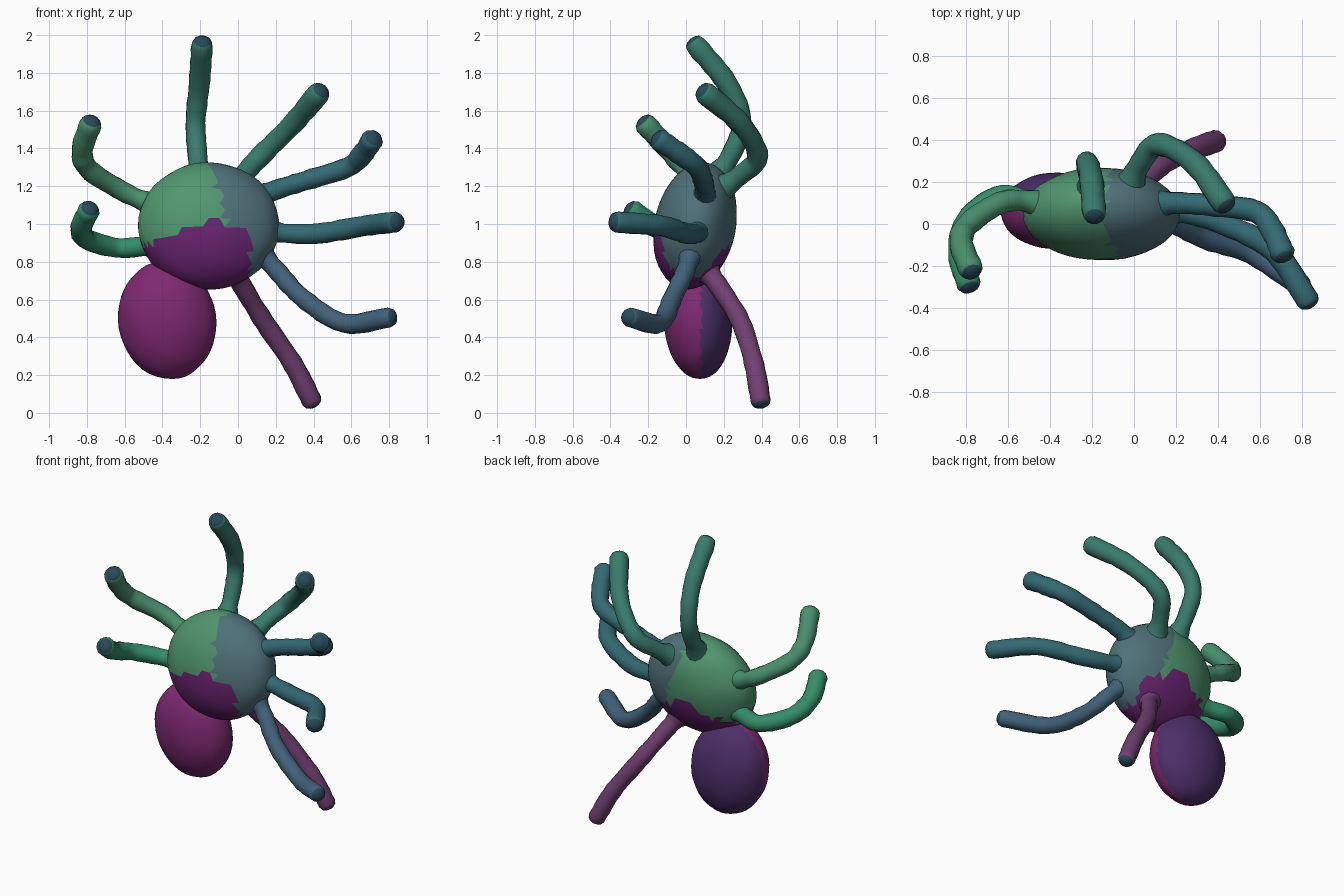
import bpy, bmesh, math, random
from mathutils import Vector, Matrix

if "Cube" in bpy.data.objects:
    bpy.data.objects.remove(bpy.data.objects["Cube"])

random.seed(4)
MATS = {}


def mat(name, r, g, b):
    m = bpy.data.materials.new(name)
    m.diffuse_color = [(c / 255) ** 2.2 for c in (r, g, b)] + [1]
    m.use_nodes = True
    m.node_tree.nodes["Principled BSDF"].inputs["Base Color"].default_value = m.diffuse_color
    MATS[name] = m


mat("green", 82, 148, 110)
mat("slate", 80, 112, 120)
mat("purple", 105, 40, 112)
mat("magenta", 125, 45, 112)
mat("violet", 78, 50, 105)
mat("leg_green", 55, 140, 105)
mat("leg_sage", 75, 142, 108)
mat("leg_teal", 60, 122, 108)
mat("leg_blue", 55, 105, 115)
mat("leg_slate", 68, 98, 122)
mat("leg_mauve", 112, 65, 112)
mat("tip_dark", 45, 75, 90)


def finish(name, bm, mats):
    bmesh.ops.recalc_face_normals(bm, faces=bm.faces[:])
    me = bpy.data.meshes.new(name)
    bm.to_mesh(me)
    bm.free()
    me.shade_smooth()
    for m in mats:
        me.materials.append(MATS[m])
    ob = bpy.data.objects.new(name, me)
    bpy.context.collection.objects.link(ob)
    return ob


def blob(name, loc, radii, tilt_x, tilt_y, mats, pick):
    """Slightly lumpy ellipsoid whose faces are coloured by position."""
    bm = bmesh.new()
    bmesh.ops.create_icosphere(bm, subdivisions=4, radius=1)
    rot = Matrix.Rotation(math.radians(tilt_x), 4, 'X') @ Matrix.Rotation(math.radians(tilt_y), 4, 'Y')
    for v in bm.verts:
        c = v.co
        c *= 1 + 0.008 * math.sin(7 * c.x + 3 * c.z) * math.sin(6 * c.y - 5 * c.z)
    bm.transform(Matrix.Translation(loc) @ rot @ Matrix.Diagonal((*radii, 1)))
    for f in bm.faces:
        f.material_index = pick(f.calc_center_median())
    return finish(name, bm, mats)


def body_colour(c):
    jag = random.uniform(-0.015, 0.015)
    top = 1.03 if c.y < 0.05 else 0.94
    if c.z < top - 0.4 * abs(c.x + 0.15) + jag and c.x < 0.07 + jag:
        return 1
    return 0 if c.x < -0.08 - 0.3 * (c.z - 1.1) + jag else 2


def spline(pts, per=6):
    """Catmull-Rom samples through the points."""
    p = [Vector(q) for q in pts]
    p = [2 * p[0] - p[1]] + p + [2 * p[-1] - p[-2]]
    out = []
    for i in range(1, len(p) - 2):
        a, b, c, d = p[i - 1:i + 3]
        for k in range(per):
            t = k / per
            out.append(0.5 * (2 * b + (c - a) * t + (2 * a - 5 * b + 4 * c - d) * t * t
                              + (3 * b - a - 3 * c + d) * t ** 3))
    return out + [p[-2]]


def leg(name, pts, colour, r0=0.05, r1=0.058, sides=12):
    """Lumpy tube with a flared root and a rounded tip."""
    path = spline(pts)
    n = len(path)
    tans = [(path[min(i + 1, n - 1)] - path[max(i - 1, 0)]).normalized() for i in range(n)]
    rings = []
    for i, (p, t) in enumerate(zip(path, tans)):
        u = i / (n - 1)
        r = r0 + (r1 - r0) * u + 0.05 * max(0, 1 - u / 0.22) ** 2
        rings.append((p, t, r * random.uniform(0.95, 1.05)))
    for k in (35, 62, 80):
        a = math.radians(k)
        rings.append((path[-1] + tans[-1] * 0.04 * math.sin(a), tans[-1], r1 * math.cos(a)))
    bm = bmesh.new()
    normal = tans[0].orthogonal()
    prev = None
    for j, (p, t, r) in enumerate(rings):
        normal = (normal - t * normal.dot(t)).normalized()
        side = t.cross(normal)
        ring = []
        for s in range(sides):
            a = 2 * math.pi * s / sides
            ring.append(bm.verts.new(p + (normal * math.cos(a) + side * math.sin(a)) * r))
        if prev:
            for s in range(sides):
                q = (s + 1) % sides
                f = bm.faces.new((prev[s], prev[q], ring[q], ring[s]))
                f.material_index = int(j >= n + 1)
        else:
            bm.faces.new(ring[::-1])
        prev = ring
    bm.faces.new(prev).material_index = 1
    return finish(name, bm, [colour, "tip_dark"])


# Round body and hanging abdomen
blob("body", (-0.155, 0.048, 0.99), (0.375, 0.216, 0.34), -11, 0,
     ["green", "purple", "slate"], body_colour)
blob("abdomen", (-0.375, 0.063, 0.49), (0.26, 0.182, 0.313), 3, -9,
     ["magenta", "violet"], lambda c: int(c.y > 0.08))

# Legs, root to tip
leg("top_leg", [(-0.2, 0.14, 1.22), (-0.215, 0.24, 1.37), (-0.225, 0.295, 1.54),
                (-0.205, 0.22, 1.74), (-0.19, 0.05, 1.95)], "leg_teal")
leg("upper_right_leg", [(-0.03, 0.16, 1.17), (0.03, 0.29, 1.26), (0.12, 0.38, 1.36),
                        (0.29, 0.29, 1.53), (0.43, 0.1, 1.695)], "leg_teal")
leg("right_leg", [(0.06, 0.09, 1.12), (0.2, 0.1, 1.18), (0.36, 0.09, 1.23),
                  (0.58, 0.06, 1.3), (0.66, -0.03, 1.37), (0.71, -0.14, 1.445)], "leg_blue")
leg("middle_right_leg", [(0.12, 0.06, 0.97), (0.26, 0.05, 0.95), (0.43, 0.0, 0.95),
                         (0.67, -0.13, 0.99), (0.83, -0.365, 1.01)], "leg_blue")
leg("lower_right_leg", [(0.1, 0.03, 0.87), (0.2, 0.0, 0.76), (0.34, -0.07, 0.61),
                        (0.56, -0.14, 0.475), (0.8, -0.295, 0.505)], "leg_slate", 0.05, 0.053)
leg("bottom_leg", [(-0.04, 0.09, 0.78), (0.03, 0.18, 0.66), (0.14, 0.29, 0.48),
                   (0.29, 0.36, 0.26), (0.39, 0.395, 0.065)], "leg_mauve", 0.05, 0.055)
leg("upper_left_leg", [(-0.4, 0.08, 1.09), (-0.52, 0.11, 1.13), (-0.64, 0.1, 1.19),
                       (-0.79, 0.0, 1.29), (-0.825, -0.09, 1.39), (-0.78, -0.215, 1.53)], "leg_sage")
leg("lower_left_leg", [(-0.4, 0.07, 0.9), (-0.52, 0.11, 0.88), (-0.65, 0.13, 0.875),
                       (-0.8, 0.01, 0.92), (-0.83, -0.15, 0.98), (-0.79, -0.285, 1.07)], "leg_green")
